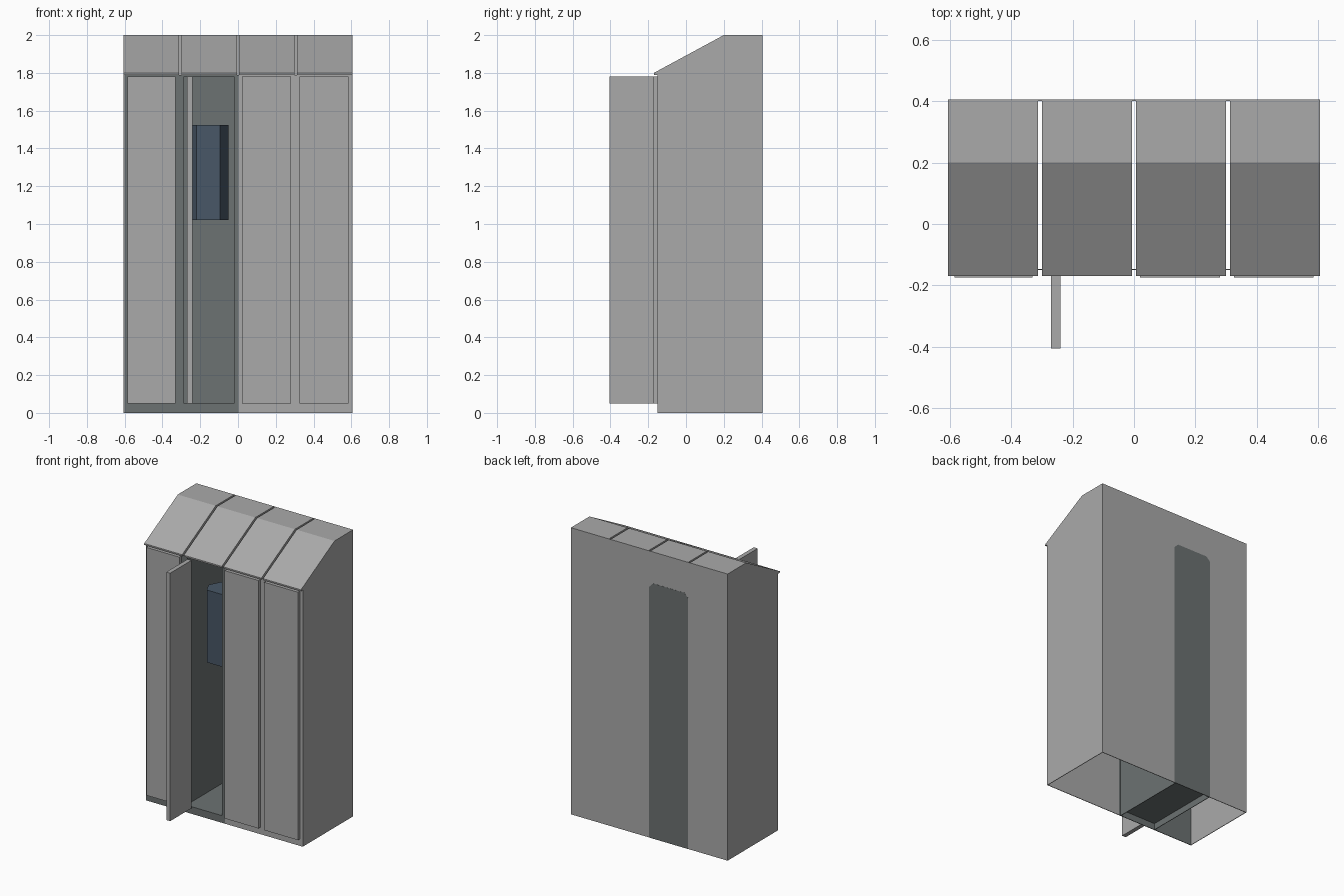
import bpy
import bmesh

old = bpy.data.objects.get("Cube")
if old:
    bpy.data.objects.remove(old, do_unlink=True)


def material(name, rgb):
    m = bpy.data.materials.new(name)
    m.use_nodes = True
    m.diffuse_color = (*rgb, 1)
    m.node_tree.nodes["Principled BSDF"].inputs["Base Color"].default_value = (*rgb, 1)
    return m


GREY = material("light grey metal", (0.40, 0.40, 0.40))
DARK = material("dark grey metal", (0.15, 0.168, 0.168))
BLUE = material("slate blue", (0.065, 0.095, 0.135))


def prism(name, profile, axis, lo, hi, mat):
    """Extrude a closed 2D profile along x (profile is y, z) or z (profile is x, y)."""
    def place(p, t):
        return (t, *p) if axis == "x" else (*p, t)
    bm = bmesh.new()
    a = [bm.verts.new(place(p, lo)) for p in profile]
    b = [bm.verts.new(place(p, hi)) for p in profile]
    bm.faces.new(a)
    bm.faces.new(b)
    for i in range(len(a)):
        j = (i + 1) % len(a)
        bm.faces.new((a[i], a[j], b[j], b[i]))
    bmesh.ops.recalc_face_normals(bm, faces=bm.faces)
    mesh = bpy.data.meshes.new(name)
    bm.to_mesh(mesh)
    bm.free()
    mesh.materials.append(mat)
    ob = bpy.data.objects.new(name, mesh)
    bpy.context.collection.objects.link(ob)
    return ob


def box(name, x, y, z, mat):
    rect = [(x[0], y[0]), (x[1], y[0]), (x[1], y[1]), (x[0], y[1])]
    return prism(name, rect, "z", *z, mat)


W, FRONT, BACK, EAVE, TOP = 0.605, -0.15, 0.405, 1.79, 2.0
T = 0.004                      # sheet thickness
DOOR_Z = (0.05, 1.78)
FACE_Y = (FRONT, FRONT + T)
DEPTH = (FRONT + T, BACK - T)

# Outer shell, open above and below
box("back_panel", (-W, W), (BACK - T, BACK), (0, TOP), GREY)
box("left_side", (W - T, W), (FRONT, BACK - T), (0, EAVE), GREY)
box("right_side", (-W, -W + T), (FRONT, BACK - T), (0, EAVE), GREY)
box("front_panel_left", (0.003, W - T), FACE_Y, (0, EAVE), GREY)

# Dark front frame around the open compartment
box("front_panel_right", (-W + T, -0.285), FACE_Y, (0, EAVE), DARK)
box("frame_post", (-0.02, 0.003), FACE_Y, (0, EAVE), DARK)
box("frame_sill", (-0.285, -0.02), FACE_Y, (0, DOOR_Z[0]), DARK)
box("frame_head", (-0.285, -0.02), FACE_Y, (DOOR_Z[1], EAVE), DARK)

# Compartment lining
box("lining_right", (-0.298, -0.294), DEPTH, (0, EAVE), DARK)
box("lining_left", (-0.014, -0.010), DEPTH, (0, EAVE), DARK)
box("lining_floor", (-0.294, -0.014), DEPTH, (0.045, 0.05), DARK)
box("lining_back", (-0.294, -0.014), (BACK - 2 * T, BACK - T), (0.05, EAVE), DARK)

# Dark strip on the rear, with clipped upper corners
strip = prism("rear_strip", [(-0.30, 0), (0, 0), (0, 1.75), (-0.03, 1.78),
                             (-0.27, 1.78), (-0.30, 1.75)], "z", 0, 0.002, DARK)
for v in strip.data.vertices:
    x, z, y = v.co
    v.co = (x, BACK - 0.001 + y, z)
strip.data.flip_normals()

# Closed doors and the open door
for name, x in (("door_right", (-0.585, -0.33)), ("door_centre_left", (0.02, 0.28)),
                ("door_left", (0.325, 0.585))):
    box(name, x, (FRONT - 0.025, FRONT), DOOR_Z, GREY)
box("door_open", (-0.27, -0.24), (-0.405, FRONT - 0.02), DOOR_Z, GREY)

# Sloping caps, one per compartment
cap = [(-0.17, EAVE), (-0.17, EAVE + 0.01), (0.2, TOP), (BACK - T, TOP), (BACK - T, EAVE)]
for i in range(4):
    x = -W + i * 0.3057
    prism(f"cap_{i + 1}", cap, "x", x, x + 0.2929, GREY)

# Stored container inside the compartment
prism("container", [(-0.255, 0.04), (-0.22, -0.03), (-0.095, -0.03), (-0.05, 0.055),
                    (-0.095, 0.14), (-0.205, 0.14)], "z", 1.02, 1.525, BLUE)
